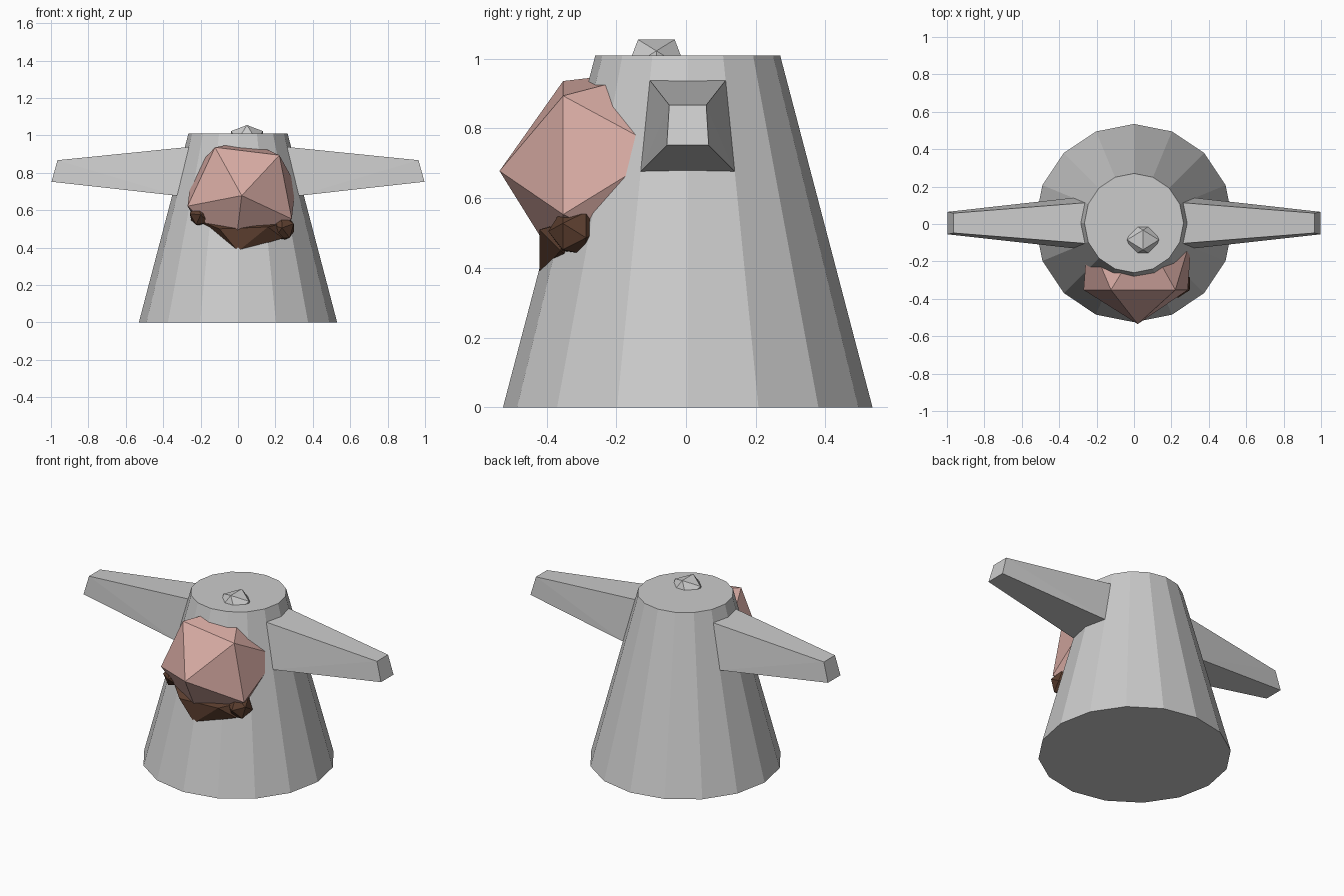
import bpy, bmesh, math
from mathutils import Vector

if "Cube" in bpy.data.objects:
    bpy.data.objects.remove(bpy.data.objects["Cube"])


def material(name, rgb):
    m = bpy.data.materials.new(name)
    m.diffuse_color = (*rgb, 1)
    m.use_nodes = True
    m.node_tree.nodes["Principled BSDF"].inputs["Base Color"].default_value = m.diffuse_color
    return m


GREY = material("stone grey", (0.6, 0.6, 0.6))
PINK = material("nose pink", (0.69, 0.41, 0.37))
BROWN = material("moustache brown", (0.105, 0.048, 0.028))

CY = 0.005                      # body axis offset in y
R0, R1, H = 0.53, 0.265, 1.01   # base radius, top radius, height


def hull(name, points, mat):
    """Flat-shaded convex solid around the given points."""
    bm = bmesh.new()
    for p in points:
        bm.verts.new(p)
    bmesh.ops.convex_hull(bm, input=bm.verts[:])
    bmesh.ops.dissolve_limit(bm, angle_limit=0.01, verts=bm.verts[:], edges=bm.edges[:])
    bmesh.ops.recalc_face_normals(bm, faces=bm.faces[:])
    me = bpy.data.meshes.new(name)
    bm.to_mesh(me)
    bm.free()
    me.materials.append(mat)
    ob = bpy.data.objects.new(name, me)
    bpy.context.collection.objects.link(ob)
    return ob


def radius(z):
    return R0 + (R1 - R0) * z / H


def ico_y(center, r, phase):
    """Icosahedron with its poles along y; phase turns the front ring."""
    c = Vector(center)
    pts = [c + Vector((0, s * r, 0)) for s in (-1, 1)]
    for s, off in ((-1, 0), (1, 36)):
        for i in range(5):
            a = math.radians(phase + off + 72 * i)
            pts.append(c + r * Vector((0.894 * math.cos(a), s * 0.447, 0.894 * math.sin(a))))
    return pts


# tapered sixteen-sided body
bpy.ops.mesh.primitive_cone_add(vertices=16, radius1=R0, radius2=R1, depth=H,
                                location=(0, CY, H / 2))
body = bpy.context.object
body.name = "body"
body.data.materials.append(GREY)

# arms drawn out of the side panels
for side, name in ((1, "right_arm"), (-1, "left_arm")):
    pts = []
    for z, tip_x, tip_y, tip_z in ((0.677, 0.997, 0.06, 0.752), (0.938, 0.965, 0.053, 0.867)):
        a = math.radians(22.5)
        for s in (-1, 1):
            pts.append((side * radius(z) * math.cos(a), CY + s * radius(z) * math.sin(a), z))
            pts.append((side * tip_x, CY + s * tip_y, tip_z))
    hull(name, pts, GREY)

# faceted nose
hull("nose", ico_y((0.02, -0.205, 0.678), 0.33, 47), PINK)

# moustache: pointed middle and a lump at each end
hull("moustache_middle", [(0, -0.42, 0.38), (-0.1, -0.42, 0.5), (0.16, -0.42, 0.51),
                          (0.24, -0.36, 0.45), (0.24, -0.34, 0.53), (-0.2, -0.33, 0.54),
                          (0.02, -0.3, 0.4), (0.1, -0.25, 0.54)], BROWN)
hull("moustache_right_end", ico_y((0.235, -0.32, 0.505), 0.075, 20), BROWN)
hull("moustache_left_end", ico_y((-0.2, -0.32, 0.575), 0.065, 30), BROWN)

# small crown stone, edge upwards
g = (1 + 5 ** 0.5) / 2
k = 0.1 / math.hypot(1, g)
base = [(0, a, b * g) for a in (-1, 1) for b in (-1, 1)]
stone = [v for x, y, z in base for v in ((x, y, z), (y, z, x), (z, x, y))]
hull("crown_stone", [(0.048 + k * x, -0.085 + k * y, 0.97 + k * z) for x, y, z in stone], GREY)
